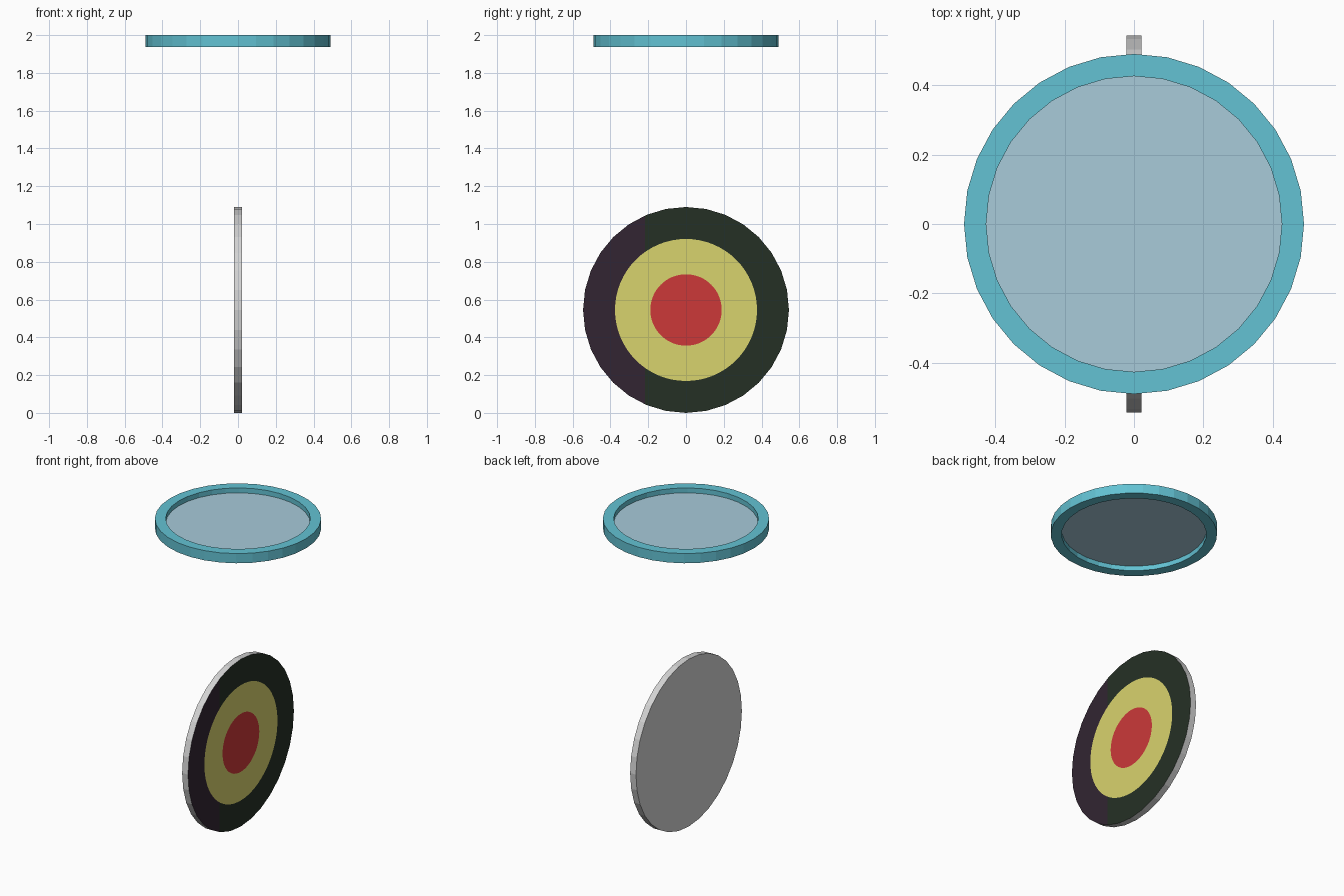
import bpy, bmesh, math

if "Cube" in bpy.data.objects:
    bpy.data.objects.remove(bpy.data.objects["Cube"])


def srgb(r, g, b):
    f = lambda c: c / 12.92 if c <= 0.04045 else ((c + 0.055) / 1.055) ** 2.4
    return (f(r / 255), f(g / 255), f(b / 255), 1)


def material(name, rgb):
    m = bpy.data.materials.new(name)
    m.diffuse_color = srgb(*rgb)
    m.use_nodes = True
    m.node_tree.nodes["Principled BSDF"].inputs["Base Color"].default_value = m.diffuse_color
    return m


teal = material("teal frame", (99, 194, 211))
pale = material("pale blue pane", (168, 203, 218))
grey = material("light grey", (212, 212, 212))
red = material("red", (204, 57, 57))
yellow = material("yellow", (217, 211, 109))
green = material("dark green", (37, 48, 37))
purple = material("dark purple", (50, 37, 50))


def finish(bm, name, mats):
    bm.normal_update()
    me = bpy.data.meshes.new(name)
    bm.to_mesh(me)
    bm.free()
    for m in mats:
        me.materials.append(m)
    ob = bpy.data.objects.new(name, me)
    bpy.context.collection.objects.link(ob)
    return ob


def bridge(bm, a, b, mat=0):
    n = len(a)
    faces = [bm.faces.new((a[i], a[(i + 1) % n], b[(i + 1) % n], b[i])) for i in range(n)]
    for f in faces:
        f.material_index = mat
    return faces


N = 32
TAU = math.tau

# Floating ring frame: rectangular section swept round z
bm = bmesh.new()
section = [(0.491, 1.937), (0.491, 2.0), (0.427, 2.0), (0.427, 1.937)]
loops = [[bm.verts.new((r * math.cos(TAU * i / N), r * math.sin(TAU * i / N), z))
          for i in range(N)] for r, z in section]
for k in range(4):
    bridge(bm, loops[k], loops[(k + 1) % 4])
bmesh.ops.recalc_face_normals(bm, faces=bm.faces)
finish(bm, "ring_frame", [teal])

# Pane across the middle of the ring
bm = bmesh.new()
bm.faces.new([bm.verts.new((0.427 * math.cos(TAU * i / N), 0.427 * math.sin(TAU * i / N), 1.968))
              for i in range(N)])
finish(bm, "ring_pane", [pale])

# Upright target disc, axis along x, painted on the +x side
R, CZ, T = 0.545, 0.545, 0.021
bm = bmesh.new()


def circle(x, r, polygon=False):
    """64 points; polygon=True puts odd points on the chords of a 32-gon."""
    pts = []
    for i in range(2 * N):
        rr = r * math.cos(math.pi / N) if polygon and i % 2 else r
        a = TAU * i / (2 * N)
        pts.append(bm.verts.new((x, rr * math.cos(a), CZ + rr * math.sin(a))))
    return pts


back, front = circle(-T, R, True), circle(T, R, True)
mid, inner = circle(T, 0.376), circle(T, 0.189)
bm.faces.new(back[::-1])
bridge(bm, back, front)
outer_band = bridge(bm, front, mid, 3)
bridge(bm, mid, inner, 2)
bm.faces.new(inner).material_index = 1
bmesh.ops.recalc_face_normals(bm, faces=bm.faces)
# Split the outer band into purple and green parts
geom = outer_band + list({e for f in outer_band for e in f.edges}) + \
    list({v for f in outer_band for v in f.verts})
bmesh.ops.bisect_plane(bm, geom=geom, plane_co=(0, -0.218, 0), plane_no=(0, 1, 0))
for f in bm.faces:
    if f.material_index == 3 and f.calc_center_median().y < -0.218:
        f.material_index = 4
finish(bm, "target_disc", [grey, red, yellow, green, purple])
